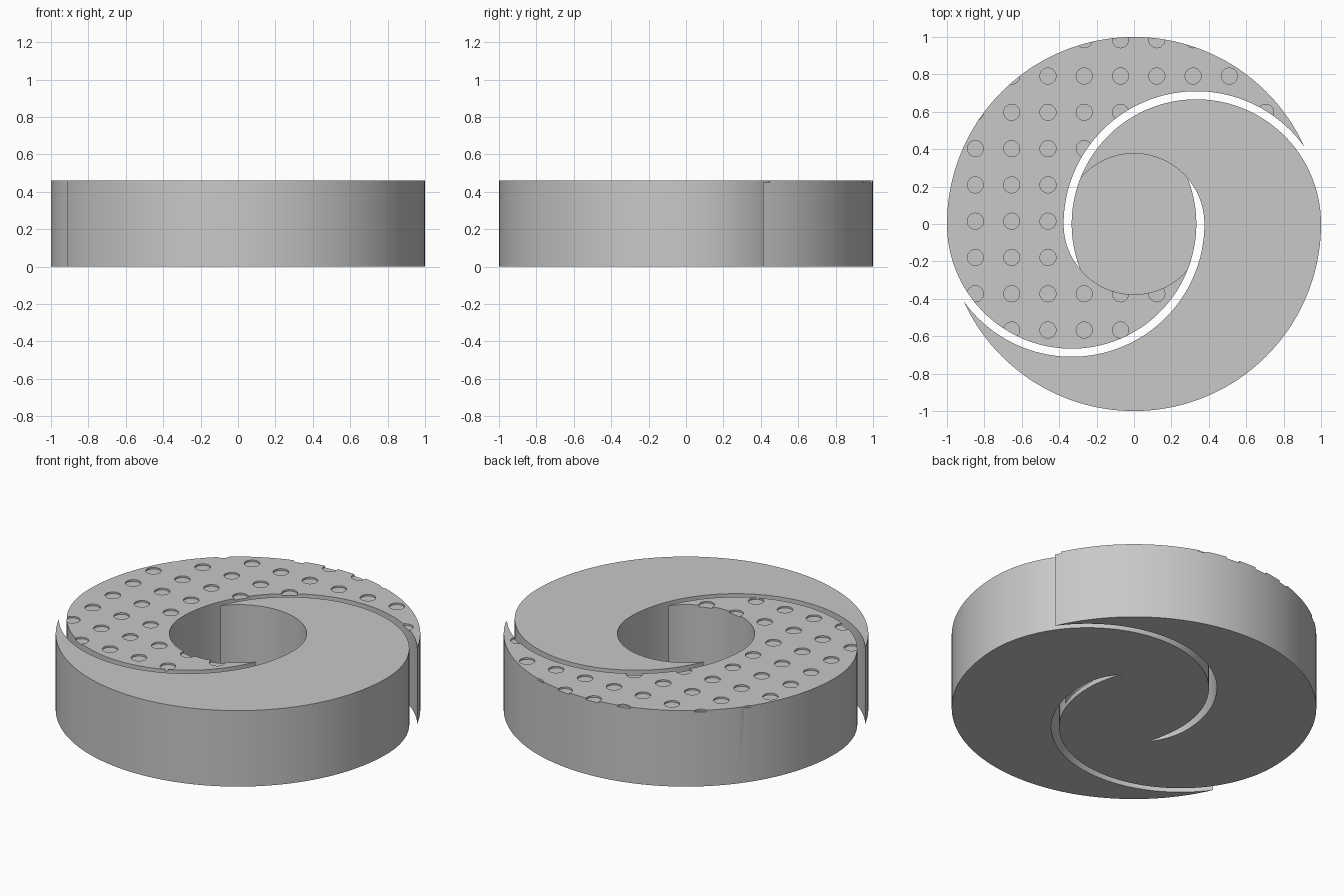
import bpy, bmesh, math

if "Cube" in bpy.data.objects:
    bpy.data.objects.remove(bpy.data.objects["Cube"])

H = 0.46                # overall height
C, R = 1 / 3, 2 / 3     # centre offset and radius of the swirl arc
GAP = 0.043             # clearance between the two halves
HOLE = R + GAP - C      # central well radius
FLOOR = 0.03            # thickness of the plate under the well
DEPTH = 0.01            # depth of the dimples

grey = bpy.data.materials.new("plain grey")
grey.diffuse_color = (0.58, 0.58, 0.58, 1)
grey.use_nodes = True
grey.node_tree.nodes["Principled BSDF"].inputs["Base Color"].default_value = grey.diffuse_color


def arc(cx, r, a0, a1, n):
    """Points on a circle centred at (cx, 0) from angle a0 to a1."""
    return [(cx + r * math.cos(a0 + (a1 - a0) * i / n),
             r * math.sin(a0 + (a1 - a0) * i / n)) for i in range(n + 1)]


def prism(name, pts, z0, z1):
    """Extrude a closed outline from z0 to z1."""
    clean = []
    for p in pts:
        if not clean or math.dist(p, clean[-1]) > 1e-4:
            clean.append(p)
    if math.dist(clean[0], clean[-1]) < 1e-4:
        clean.pop()
    bm = bmesh.new()
    face = bm.faces.new([bm.verts.new((x, y, z0)) for x, y in clean])
    ext = bmesh.ops.extrude_face_region(bm, geom=[face])
    top = [v for v in ext["geom"] if isinstance(v, bmesh.types.BMVert)]
    bmesh.ops.translate(bm, verts=top, vec=(0, 0, z1 - z0))
    bmesh.ops.recalc_face_normals(bm, faces=bm.faces)
    return finish(name, bm)


def finish(name, bm):
    me = bpy.data.meshes.new(name)
    bm.to_mesh(me)
    bm.free()
    me.materials.append(grey)
    ob = bpy.data.objects.new(name, me)
    bpy.context.collection.objects.link(ob)
    return ob


# Key angles where the arcs meet
tx = ((R + GAP) ** 2 - 1 - C * C) / (2 * C)       # pointed tip on the rim
ty = -math.sqrt(1 - tx * tx)
wx = (HOLE ** 2 + C * C - R * R) / (2 * C)        # swirl arc meets the well
wy = math.sqrt(HOLE ** 2 - wx * wx)
swirl_end = math.atan2(wy, wx - C)
well_end = math.atan2(wy, wx)

# One swirl-shaped half: rim, inner swirl, well wall, outer swirl
outline = (arc(0, 1, math.atan2(ty, tx), 0, 90)
           + arc(C, R, 0, swirl_end, 72)
           + arc(0, HOLE, well_end, 0, 48)
           + arc(-C, R + GAP, 0, math.atan2(ty, tx + C), 66))
plain_half = prism("plain_half", outline, 0, H)
dimpled_half = prism("dimpled_half", [(-x, -y) for x, y in outline], 0, H)

# Plate closing the bottom of the central well
side = (arc(0, HOLE, math.pi - well_end, well_end, 32)
        + arc(C, R, swirl_end, 2 * math.pi - swirl_end, 16))
well_floor = prism("well_floor", side + [(-x, -y) for x, y in side], 0, FLOOR)

# Square grid of shallow round dimples cut into one half
bm = bmesh.new()
for i in range(-6, 6):
    for j in range(-6, 6):
        x, y = 0.122 + 0.194 * i, 0.015 + 0.194 * j
        if math.hypot(x, y) < 1.06:
            ret = bmesh.ops.create_cone(bm, cap_ends=True, segments=24,
                                        radius1=0.043, radius2=0.043, depth=0.1)
            bmesh.ops.translate(bm, verts=ret["verts"],
                                vec=(x, y, H - DEPTH + 0.05))
cutter = finish("dimple_cutter", bm)
cutter.hide_render = True
mod = dimpled_half.modifiers.new("dimples", "BOOLEAN")
mod.operation = "DIFFERENCE"
mod.solver = "EXACT"
mod.object = cutter
bpy.context.view_layer.objects.active = dimpled_half
bpy.ops.object.modifier_apply(modifier=mod.name)
bpy.data.objects.remove(cutter)

# Smooth curved walls, sharp rims
for ob in (plain_half, dimpled_half, well_floor):
    bpy.ops.object.select_all(action="DESELECT")
    ob.select_set(True)
    bpy.context.view_layer.objects.active = ob
    bpy.ops.object.shade_smooth_by_angle(angle=math.radians(30))
